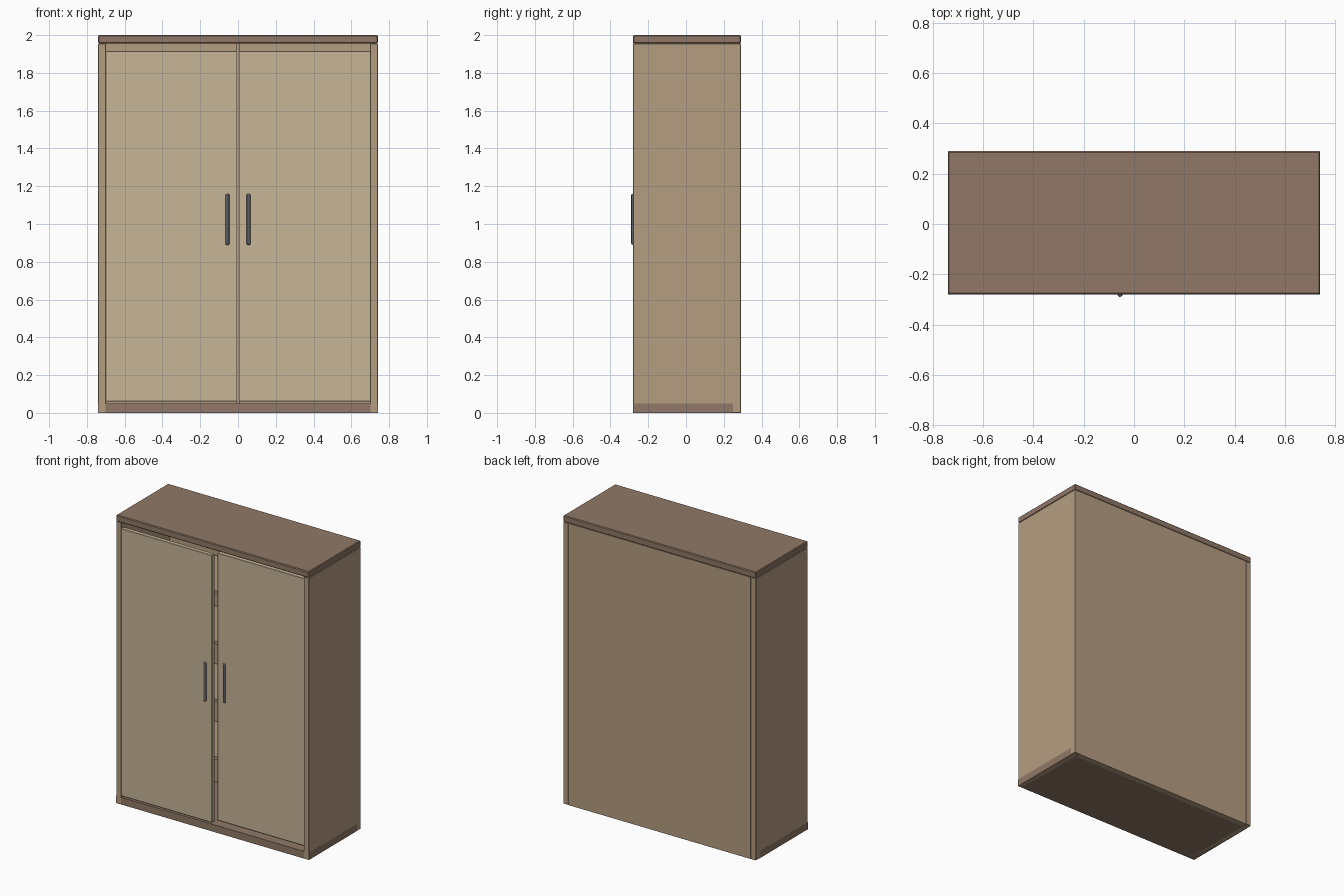
import bpy

if "Cube" in bpy.data.objects:
    bpy.data.objects.remove(bpy.data.objects["Cube"])


def material(name, rgb):
    m = bpy.data.materials.new(name)
    m.diffuse_color = (*rgb, 1)
    m.use_nodes = True
    m.node_tree.nodes["Principled BSDF"].inputs["Base Color"].default_value = m.diffuse_color
    return m


SIDE = material("tan_wood", (0.46, 0.34, 0.22))
DOOR = material("light_wood", (0.57, 0.46, 0.31))
DARK = material("dark_wood", (0.28, 0.19, 0.135))
METAL = material("dark_metal", (0.11, 0.115, 0.13))


def bevel(ob, width, segments=1):
    mod = ob.modifiers.new("edge_bevel", 'BEVEL')
    mod.width = width
    mod.segments = segments
    mod.limit_method = 'ANGLE'
    mod.angle_limit = 1.0


def box(name, x, y, z, mat, edge=0.0):
    """Box given by its (min, max) range on each axis."""
    centre = [(r[0] + r[1]) / 2 for r in (x, y, z)]
    bpy.ops.mesh.primitive_cube_add(size=1, location=centre)
    ob = bpy.context.object
    ob.name = name
    ob.scale = [r[1] - r[0] for r in (x, y, z)]
    bpy.ops.object.transform_apply(location=False, rotation=False, scale=True)
    ob.data.materials.append(mat)
    if edge:
        bevel(ob, edge)
    return ob


def rod(name, loc, radius, length, mat, rot=(0, 0, 0), edge=0.0):
    bpy.ops.mesh.primitive_cylinder_add(vertices=16, radius=radius, depth=length,
                                        location=loc, rotation=rot)
    ob = bpy.context.object
    ob.name = name
    ob.data.materials.append(mat)
    if edge:
        bevel(ob, edge, 3)
    bpy.ops.object.shade_smooth_by_angle()
    return ob


# Carcass
for side, s in (("left", -1), ("right", 1)):
    box(f"{side}_side_panel", sorted((s * 0.70, s * 0.74)), (-0.28, 0.29), (0, 1.955), SIDE, 0.002)
box("back_panel", (-0.70, 0.70), (0.25, 0.29), (0, 1.955), SIDE)
box("plinth", (-0.7402, 0.7402), (-0.2798, 0.25), (0, 0.05), DARK)
box("top_panel", (-0.74, 0.74), (-0.28, 0.29), (1.955, 2.0), DARK, 0.005)

# Sliding doors on two tracks, the left one in front, each with a bar handle
for side, s, front in (("left", -1, -0.28), ("right", 1, -0.23)):
    box(f"{side}_door", sorted((s * 0.004, s * 0.70)), (front, front + 0.03),
        (0.06, 1.915), DOOR, 0.002)
    rod(f"{side}_handle", (s * 0.056, front, 1.025), 0.01, 0.27, METAL, edge=0.006)

# Interior: divider, shelves on the left, hanging rail on the right
box("divider", (-0.01, 0.01), (-0.18, 0.25), (0.05, 1.955), SIDE)
for i, z in enumerate((0.45, 0.85, 1.25, 1.60)):
    box(f"shelf_{i + 1}", (-0.70, -0.01), (-0.18, 0.25), (z, z + 0.02), SIDE)
rod("hanging_rail", (0.355, 0.03, 1.75), 0.012, 0.69, METAL, rot=(0, 1.5708, 0))
